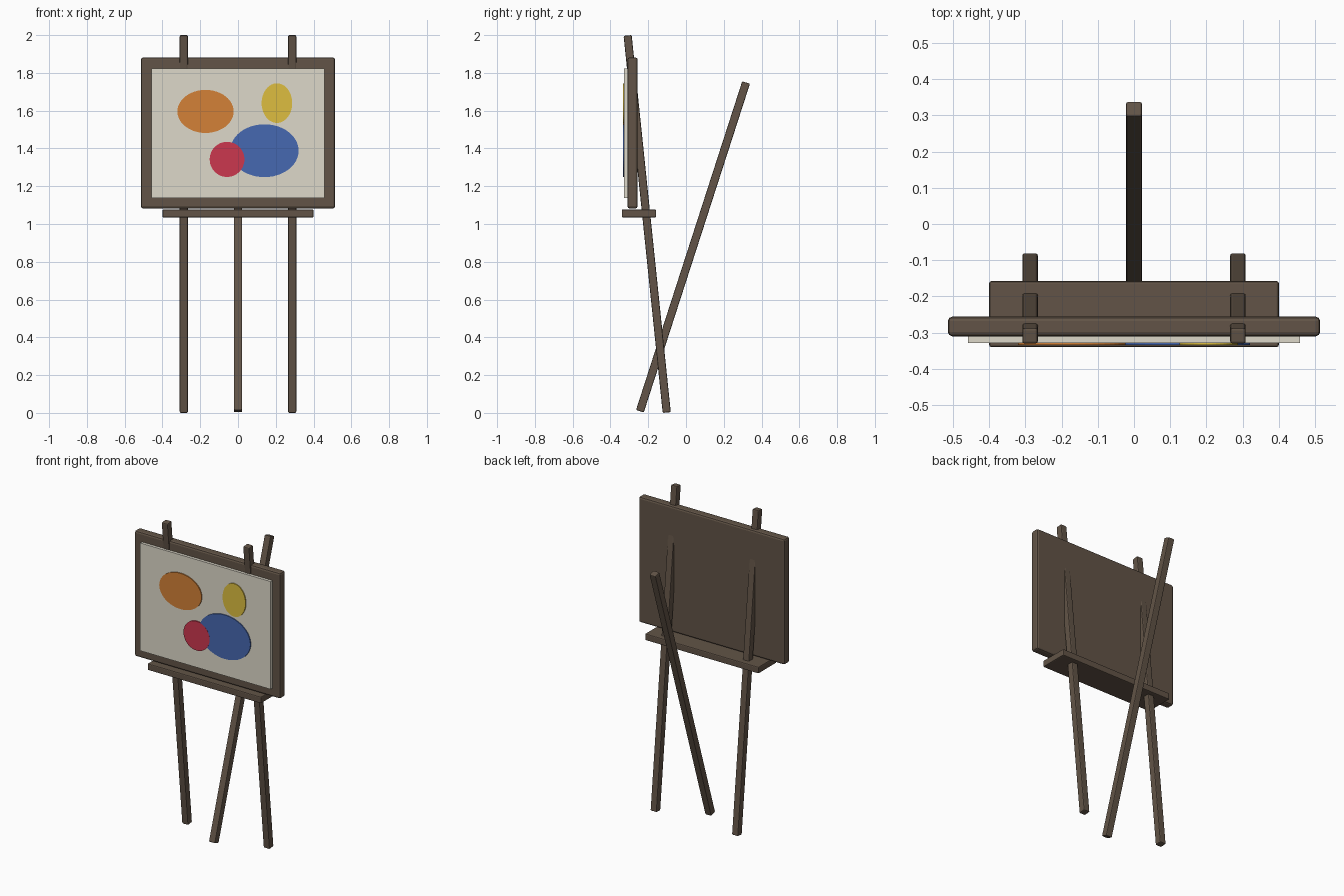
import bpy, math
from mathutils import Vector

if "Cube" in bpy.data.objects:
    bpy.data.objects.remove(bpy.data.objects["Cube"])


def material(name, rgb):
    """Flat colour given as 0-255 sRGB, stored as linear."""
    lin = [((c / 255 + 0.055) / 1.055) ** 2.4 for c in rgb]
    m = bpy.data.materials.new(name)
    m.diffuse_color = (*lin, 1)
    m.use_nodes = True
    m.node_tree.nodes["Principled BSDF"].inputs["Base Color"].default_value = m.diffuse_color
    return m


wood = material("dark_wood", (98, 84, 71))
cloth = material("canvas_cream", (222, 217, 202))
orange = material("paint_orange", (211, 129, 55))
yellow = material("paint_yellow", (221, 190, 64))
blue = material("paint_blue", (70, 104, 177))
red = material("paint_red", (203, 55, 79))


def finish(obj, name, mat, bevel=0.0):
    obj.name = obj.data.name = name
    obj.data.materials.append(mat)
    bpy.ops.object.transform_apply(location=False, rotation=False, scale=True)
    if bevel:
        mod = obj.modifiers.new("soft_edges", 'BEVEL')
        mod.width = bevel
        mod.segments = 2
    return obj


def box(name, lo, hi, mat, bevel=0.0):
    lo, hi = Vector(lo), Vector(hi)
    bpy.ops.mesh.primitive_cube_add(size=1, location=(lo + hi) / 2)
    obj = bpy.context.object
    obj.scale = hi - lo
    return finish(obj, name, mat, bevel)


def bar(name, start, end, size, mat, bevel):
    """Square bar leaning in the y-z plane between two points."""
    a, b = Vector(start), Vector(end)
    d = b - a
    bpy.ops.mesh.primitive_cube_add(size=1, location=(a + b) / 2,
                                    rotation=(-math.atan2(d.y, d.z), 0, 0))
    obj = bpy.context.object
    obj.scale = (size, size, d.length)
    return finish(obj, name, mat, bevel)


def blob(name, x, z, rx, rz, front, mat):
    """Thin elliptical paint plate on the canvas."""
    back = -0.327
    bpy.ops.mesh.primitive_cylinder_add(vertices=48, radius=1, depth=1,
                                        location=(x, (front + back) / 2, z),
                                        rotation=(math.pi / 2, 0, 0))
    obj = bpy.context.object
    obj.scale = (rx, rz, back - front)
    return finish(obj, name, mat)


# Legs
for side, x in (("left", -0.287), ("right", 0.287)):
    bar("front_leg_" + side, (x, -0.102, 0.002), (x, -0.309, 1.998), 0.043, wood, 0.006)
bar("rear_leg", (0, -0.244, 0.009), (0, 0.318, 1.749), 0.043, wood, 0.005)

# Backing board, canvas and tray
box("frame_board", (-0.514, -0.310, 1.082), (0.514, -0.256, 1.882), wood, 0.012)
box("canvas", (-0.459, -0.328, 1.138), (0.459, -0.300, 1.824), cloth)
box("tray", (-0.4, -0.340, 1.035), (0.4, -0.158, 1.077), wood, 0.006)

# Paint spots
blob("orange_spot", -0.172, 1.596, 0.149, 0.114, -0.3342, orange)
blob("yellow_spot", 0.206, 1.640, 0.081, 0.105, -0.3342, yellow)
blob("blue_spot", 0.140, 1.388, 0.181, 0.140, -0.3340, blue)
blob("red_spot", -0.058, 1.342, 0.092, 0.093, -0.3346, red)
